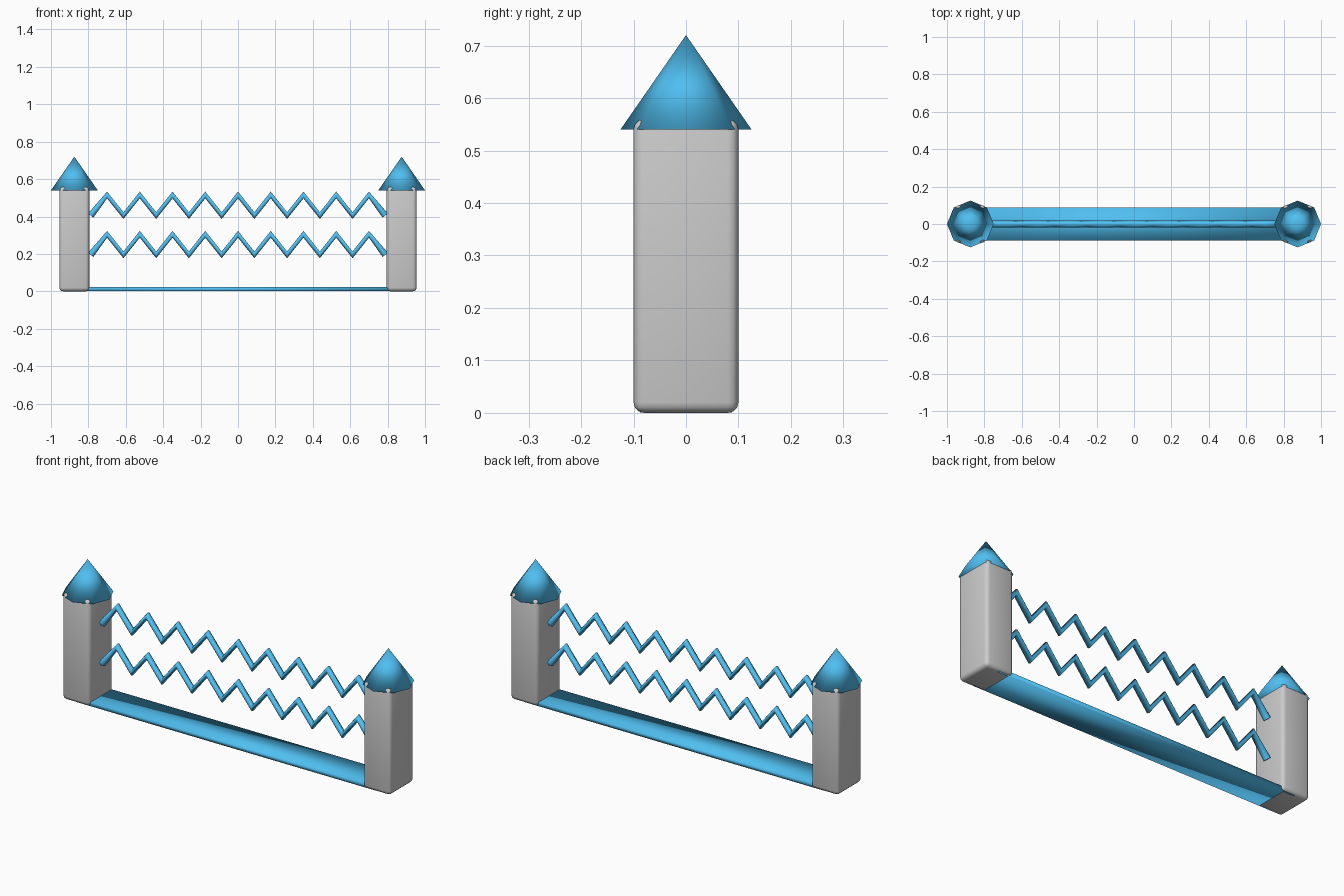
import bpy

if "Cube" in bpy.data.objects:
    bpy.data.objects.remove(bpy.data.objects["Cube"])

blue = bpy.data.materials.new("blue_paint")
blue.diffuse_color = (0.08, 0.52, 0.88, 1)
blue.use_nodes = True
blue.node_tree.nodes["Principled BSDF"].inputs["Base Color"].default_value = blue.diffuse_color


def box(name, loc, size):
    bpy.ops.mesh.primitive_cube_add(size=1, location=loc)
    ob = bpy.context.object
    ob.name = name
    ob.scale = size
    bpy.ops.object.transform_apply(location=False, rotation=False, scale=True)
    return ob


def zigzag(name, z, half_height=0.055, step=0.0875, count=19):
    cu = bpy.data.curves.new(name, 'CURVE')
    cu.dimensions = '3D'
    sp = cu.splines.new('POLY')
    sp.points.add(count - 1)
    for i, p in enumerate(sp.points):
        side = half_height if i % 2 else -half_height
        p.co = ((i - (count - 1) / 2) * step, 0, z + side, 1)
    cu.bevel_depth = 0.018
    cu.bevel_resolution = 2
    cu.use_fill_caps = True
    cu.materials.append(blue)
    ob = bpy.data.objects.new(name, cu)
    bpy.context.collection.objects.link(ob)


# Two rounded posts with pointed eight-sided caps
for side, x in (("left", -0.875), ("right", 0.875)):
    post = box(side + "_post", (x, 0, 0.28), (0.16, 0.2, 0.56))
    bev = post.modifiers.new("rounded_edges", 'BEVEL')
    bev.width = 0.02
    bev.segments = 3
    bpy.ops.object.shade_smooth()

    bpy.ops.mesh.primitive_cone_add(vertices=8, radius1=0.125, radius2=0,
                                    depth=0.18, location=(x, 0, 0.63))
    cap = bpy.context.object
    cap.name = side + "_cap"
    cap.data.materials.append(blue)
    bpy.ops.object.shade_smooth()

# Flat ground rail joining the posts
rail = box("ground_rail", (0, 0, 0.0115), (1.75, 0.175, 0.022))
rail.data.materials.append(blue)
bpy.ops.object.shade_smooth()

# Two zigzag bars between the posts
zigzag("lower_zigzag", 0.25)
zigzag("upper_zigzag", 0.46)
